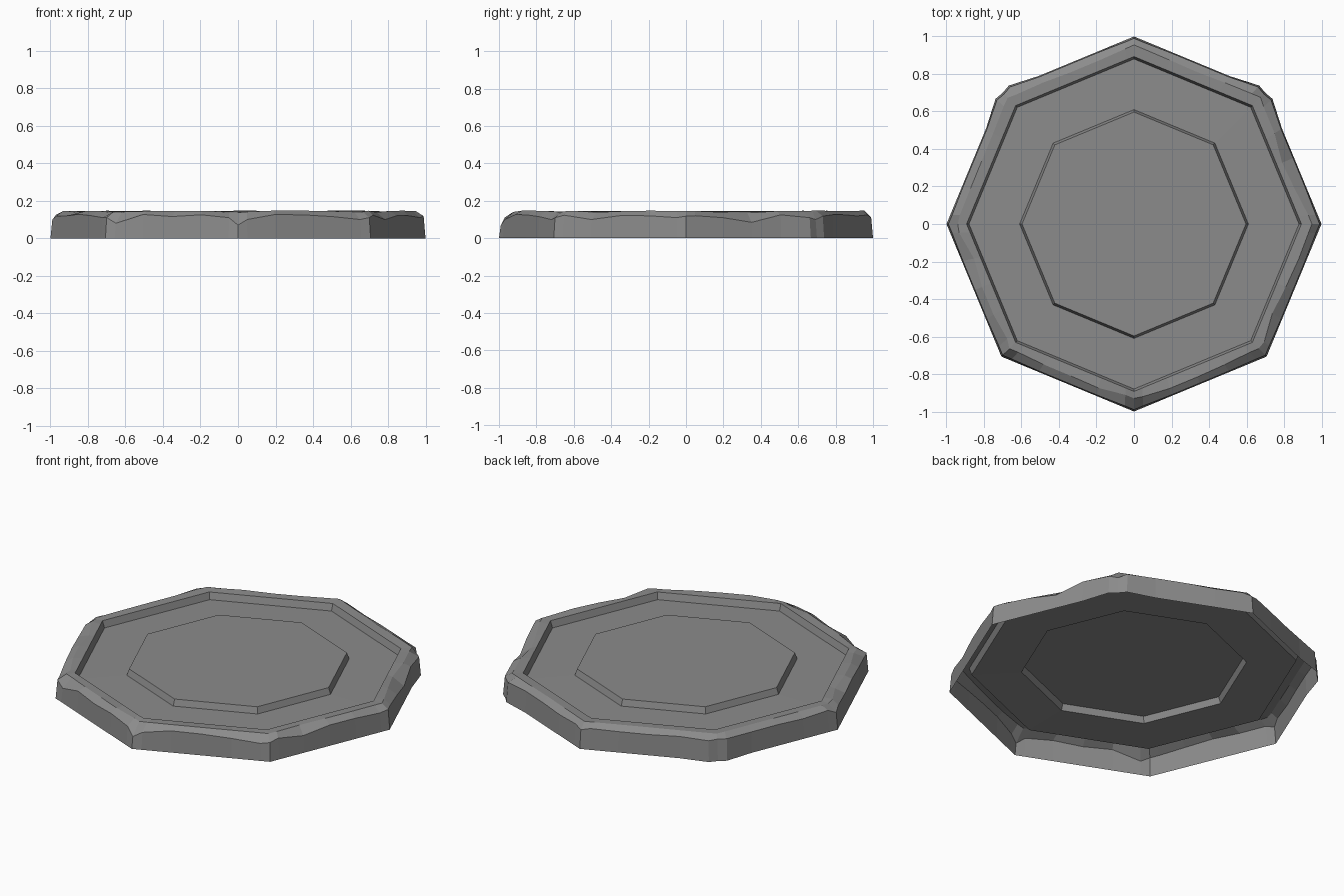
import bpy, bmesh, math, random

random.seed(4)
cube = bpy.data.objects.get("Cube")
if cube:
    bpy.data.objects.remove(cube, do_unlink=True)

stone = bpy.data.materials.new("grey_stone")
stone.use_nodes = True
GREY = (0.26, 0.26, 0.26, 1)
stone.diffuse_color = GREY
stone.node_tree.nodes["Principled BSDF"].inputs["Base Color"].default_value = GREY

# Column positions along each of the eight sides
STEPS = (0, 0.07, 0.28, 0.5, 0.72, 0.93)
COLUMNS = [(side, step) for side in range(8) for step in range(len(STEPS))]

# Chipped spots on the rim: (side, step): (shoulder height, rim scale)
CHIPS = {
    (0, 2): (0.11, 0.935), (0, 3): (0.085, 0.925), (0, 4): (0.125, 0.95),
    (0, 5): (0.11, 0.95), (1, 0): (0.10, 0.955), (2, 0): (0.11, 0.955),
    (4, 0): (0.10, 0.94), (4, 2): (0.12, 0.93), (4, 5): (0.11, 0.93),
    (5, 0): (0.11, 0.94), (5, 1): (0.08, 0.94), (5, 5): (0.11, 0.93),
    (6, 0): (0.07, 0.93), (6, 1): (0.10, 0.94), (6, 5): (0.10, 0.94),
    (7, 0): (0.11, 0.94), (7, 2): (0.10, 0.935), (7, 5): (0.11, 0.95),
}


def octagon_point(side, step, radius):
    a, b = (math.pi / 4 * (side + k) for k in (0, 1))
    t = STEPS[step]
    return (radius * ((1 - t) * math.cos(a) + t * math.cos(b)),
            radius * ((1 - t) * math.sin(a) + t * math.sin(b)))


def make_object(name, bm):
    bmesh.ops.recalc_face_normals(bm, faces=bm.faces)
    # An open shell: make sure the upper side faces up
    if sum(f.normal.z * f.calc_area() for f in bm.faces) < 0:
        bmesh.ops.reverse_faces(bm, faces=bm.faces)
    mesh = bpy.data.meshes.new(name)
    bm.to_mesh(mesh)
    bm.free()
    mesh.materials.append(stone)
    obj = bpy.data.objects.new(name, mesh)
    bpy.context.collection.objects.link(obj)


def bridge(bm, lower, upper):
    n = len(lower)
    for i in range(n):
        j = (i + 1) % n
        bm.faces.new((lower[i], lower[j], upper[j], upper[i]))


def ring(bm, radius, z):
    return [bm.verts.new((*octagon_point(s, 0, radius), z)) for s in range(8)]


# Raised outer rim with a worn, chipped shoulder, open underneath
bm = bmesh.new()
rows = [[], [], [], [], []]
for side, step in COLUMNS:
    shoulder, scale = CHIPS.get((side, step), (random.uniform(0.115, 0.128),
                                               random.uniform(0.948, 0.956)))
    corner = step in (0, 1, 5)
    blunt = 0.99 if step == 0 and side in (1, 3) else 1.0
    if (side, step) in ((1, 1), (3, 1), (0, 5), (2, 5)):
        blunt = 1.015
    wall = 0.99 if corner else 0.994
    top = 0.147 - (0.955 - scale) * 0.4
    spec = ((blunt, 0), (blunt * wall, shoulder), (scale, top),
            (0.893, 0.143), (0.88, 0.103))
    for row, (radius, z) in zip(rows, spec):
        row.append(bm.verts.new((*octagon_point(side, step, radius), z)))
for lower, upper in zip(rows, rows[1:]):
    bridge(bm, lower, upper)
make_object("outer_rim", bm)

# Sunken ring and raised centre plate
bm = bmesh.new()
floor_outer = ring(bm, 0.88, 0.103)
floor_inner = ring(bm, 0.61, 0.106)
plate_edge = ring(bm, 0.597, 0.143)
bridge(bm, floor_outer, floor_inner)
bridge(bm, floor_inner, plate_edge)
bm.faces.new(plate_edge)
make_object("sunken_floor_and_centre_plate", bm)
